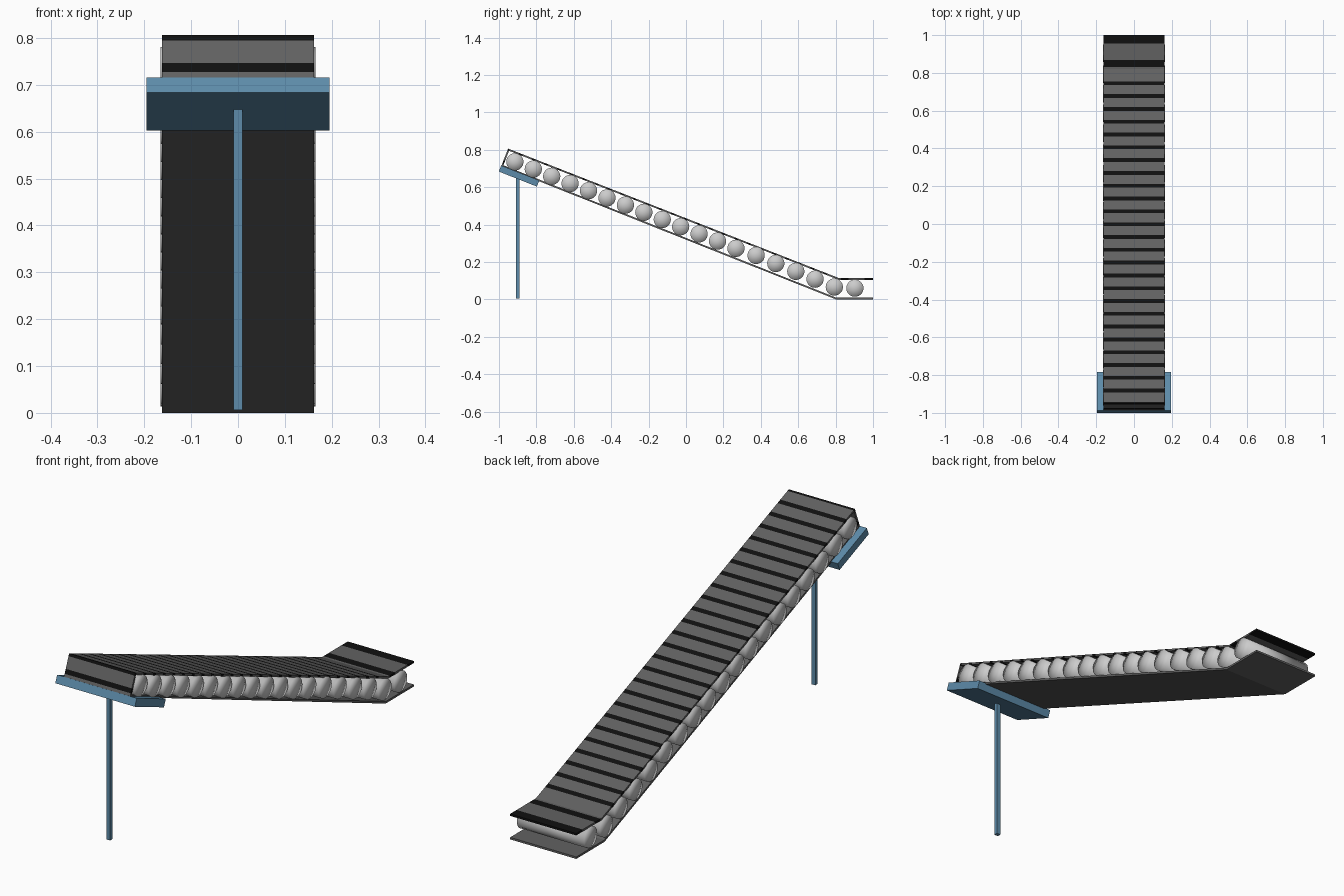
import bpy, bmesh, math
from mathutils import Vector

if "Cube" in bpy.data.objects:
    bpy.data.objects.remove(bpy.data.objects["Cube"])

def material(name, c):
    m = bpy.data.materials.new(name)
    m.diffuse_color = (*c, 1)
    m.use_nodes = True
    m.node_tree.nodes["Principled BSDF"].inputs["Base Color"].default_value = m.diffuse_color
    return m

RUBBER = material("belt_grey", (0.12, 0.12, 0.12))
BLACK = material("belt_black", (0.005, 0.005, 0.005))
BLUE = material("frame_blue", (0.11, 0.26, 0.40))

# Belt: open loop in the y-z plane, extruded across x, black bands on its outer face
HALF = 0.162
TOP_Z, FOOT = 0.113, Vector((0.82, 0.113))
HEAD, TAIL = Vector((-0.951, 0.806)), Vector((-0.988, 0.712))

def top_point(y):
    if y >= FOOT.x:
        return Vector((y, TOP_Z))
    return FOOT.lerp(HEAD, (FOOT.x - y) / (FOOT.x - HEAD.x))

def cap_point(z):
    return HEAD.lerp(TAIL, (HEAD.y - z) / (HEAD.y - TAIL.y))

bands = [(1.0, 0.955), (0.868, 0.83)]
bands += [(0.755 - 0.0678 * i, 0.735 - 0.0678 * i) for i in range(25)]
points, black = [], []
for a, b in bands:
    points += [top_point(a), top_point(b)]
    black += [True, False]
    if b == 0.83:
        points.insert(len(points), FOOT.copy())
        black.append(False)
points += [top_point(-0.942), HEAD, cap_point(0.795), cap_point(0.746),
           cap_point(0.727), TAIL, Vector((0.802, 0.0)), Vector((1.0, 0.0))]
black += [True, True, False, True, False, False, False]

bm = bmesh.new()
rows = [[bm.verts.new((x, p.x, p.y)) for x in (-HALF, HALF)] for p in points]
for i in range(len(rows) - 1):
    (a, b), (c, d) = rows[i], rows[i + 1]
    f = bm.faces.new((a, b, d, c))
    f.material_index = 1 if black[i] else 0
bm.normal_update()
if bm.faces[:][0].normal.z < 0:
    bmesh.ops.reverse_faces(bm, faces=bm.faces[:])
mesh = bpy.data.meshes.new("conveyor_belt")
bm.to_mesh(mesh)
bm.free()
for m in (RUBBER, BLACK):
    mesh.materials.append(m)
belt = bpy.data.objects.new("conveyor_belt", mesh)
bpy.context.collection.objects.link(belt)
sol = belt.modifiers.new("thickness", 'SOLIDIFY')
sol.thickness, sol.offset, sol.use_even_offset = 0.009, -1, True

# Rollers: even spacing down the slope, then the last few near the foot
centres = [(-0.915 + 0.0985 * i, 0.735 - 0.0385 * i) for i in range(13)]
centres += [(0.375, 0.235), (0.48, 0.192), (0.587, 0.15), (0.69, 0.108),
            (0.793, 0.066), (0.903, 0.06)]
for i, (y, z) in enumerate(centres):
    bpy.ops.mesh.primitive_cylinder_add(vertices=32, radius=0.046, depth=0.33,
        end_fill_type='TRIFAN', location=(0, y, z), rotation=(0, math.pi / 2, 0))
    roller = bpy.context.object
    roller.name = f"roller_{i + 1}"
    bpy.ops.object.shade_smooth()

def box(name, loc, size, tilt=0):
    bpy.ops.mesh.primitive_cube_add(size=1, location=loc, rotation=(tilt, 0, 0))
    o = bpy.context.object
    o.name, o.scale = name, size
    o.data.materials.append(BLUE)

# Support plate under the high end and its post
box("support_plate", (0, -0.8925, 0.6595), (0.39, 0.219, 0.035), -math.atan(0.395))
box("support_post", (0, -0.9, 0.327), (0.019, 0.017, 0.642))
